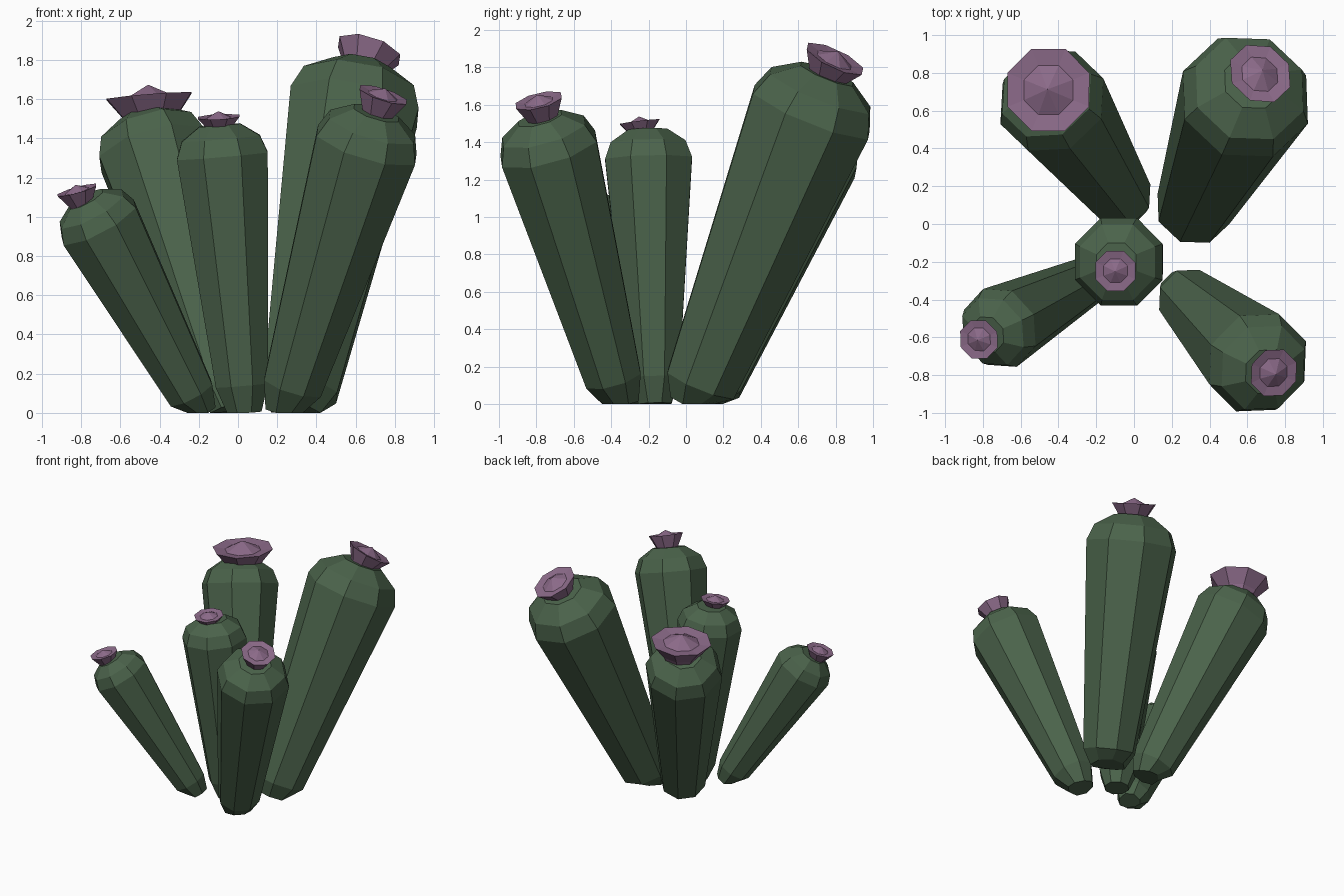
import bpy, bmesh, math
from mathutils import Vector

if "Cube" in bpy.data.objects:
    bpy.data.objects.remove(bpy.data.objects["Cube"])

def material(name, color):
    m = bpy.data.materials.new(name)
    m.diffuse_color = color
    m.use_nodes = True
    m.node_tree.nodes["Principled BSDF"].inputs["Base Color"].default_value = m.diffuse_color
    return m

green = material("cactus_green", (0.07, 0.125, 0.07, 1))
pink = material("petal_pink", (0.26, 0.145, 0.25, 1))
UP = Vector((0, 0, 1))
SIDES = 8

def loft(name, origin, axis, rings, mat, apex=None):
    """Eight-sided flat-faced loft; rings are (distance along axis, radius)."""
    q = UP.rotation_difference(axis.normalized())
    bm = bmesh.new()
    loops = []
    for t, r in rings:
        loop = []
        for i in range(SIDES):
            a = math.tau * (i + 0.5) / SIDES
            p = origin + q @ Vector((r * math.cos(a), r * math.sin(a), t))
            p.z = max(p.z, 0)          # flat foot on the ground
            loop.append(bm.verts.new(p))
        loops.append(loop)
    for lo, hi in zip(loops, loops[1:]):
        for i in range(SIDES):
            j = (i + 1) % SIDES
            bm.faces.new((lo[i], lo[j], hi[j], hi[i]))
    bm.faces.new(loops[0][::-1])
    if apex is None:
        bm.faces.new(loops[-1])
    else:
        tip = bm.verts.new(origin + q @ Vector((0, 0, apex)))
        for i in range(SIDES):
            bm.faces.new((loops[-1][i], loops[-1][(i + 1) % SIDES], tip))
    me = bpy.data.meshes.new(name)
    bm.to_mesh(me)
    bm.free()
    me.materials.append(mat)
    ob = bpy.data.objects.new(name, me)
    bpy.context.collection.objects.link(ob)

def stem(name, base, head, r):
    base, head = Vector(base), Vector(head)
    axis = head - base
    n = axis.length
    foot = -base.z / axis.normalized().z
    c = r * 1.07
    loft(name, base, axis, [(foot, 0.38 * c), (0, 0.575 * c), (n, c),
                            (n + 0.38 * r, 0.86 * c), (n + 0.67 * r, 0.45 * c)], green)

def flower(name, base, axis, r0, r1, h):
    # cup with a rim, a shallow dip and a pointed centre
    loft(name, Vector(base), Vector(axis),
         [(-0.03, r0 * 0.9), (0, r0), (h, r1), (h - 0.05 * r1, 0.6 * r1)],
         pink, apex=h + 0.25 * r1)

# name, stem base, stem head, head radius, flower base, flower axis, cup radius, rim radius, cup height
plants = [
    ("centre", (0.02, -0.17, 0.14), (-0.08, -0.20, 1.31), 0.235,
     (-0.095, -0.24, 1.44), (-0.05, -0.12, 1), 0.055, 0.115, 0.07),
    ("front_left", (-0.24, -0.30, 0.10), (-0.71, -0.55, 0.97), 0.21,
     (-0.80, -0.60, 1.06), (-0.28, -0.15, 1), 0.06, 0.11, 0.08),
    ("front_right", (0.28, -0.39, 0.14), (0.655, -0.735, 1.365), 0.265,
     (0.71, -0.765, 1.53), (0.33, -0.25, 1), 0.085, 0.135, 0.10),
    ("back_right", (0.315, 0.08, 0.11), (0.59, 0.67, 1.56), 0.335,
     (0.64, 0.755, 1.76), (0.33, 0.48, 1), 0.11, 0.175, 0.10),
    ("back_left", (-0.07, 0.14, 0.11), (-0.435, 0.65, 1.34), 0.28,
     (-0.445, 0.705, 1.51), (-0.08, 0.05, 1), 0.15, 0.235, 0.105),
]
for name, b, h, r, fb, fa, r0, r1, fh in plants:
    stem(name + "_stem", b, h, r)
    flower(name + "_flower", fb, fa, r0, r1, fh)
